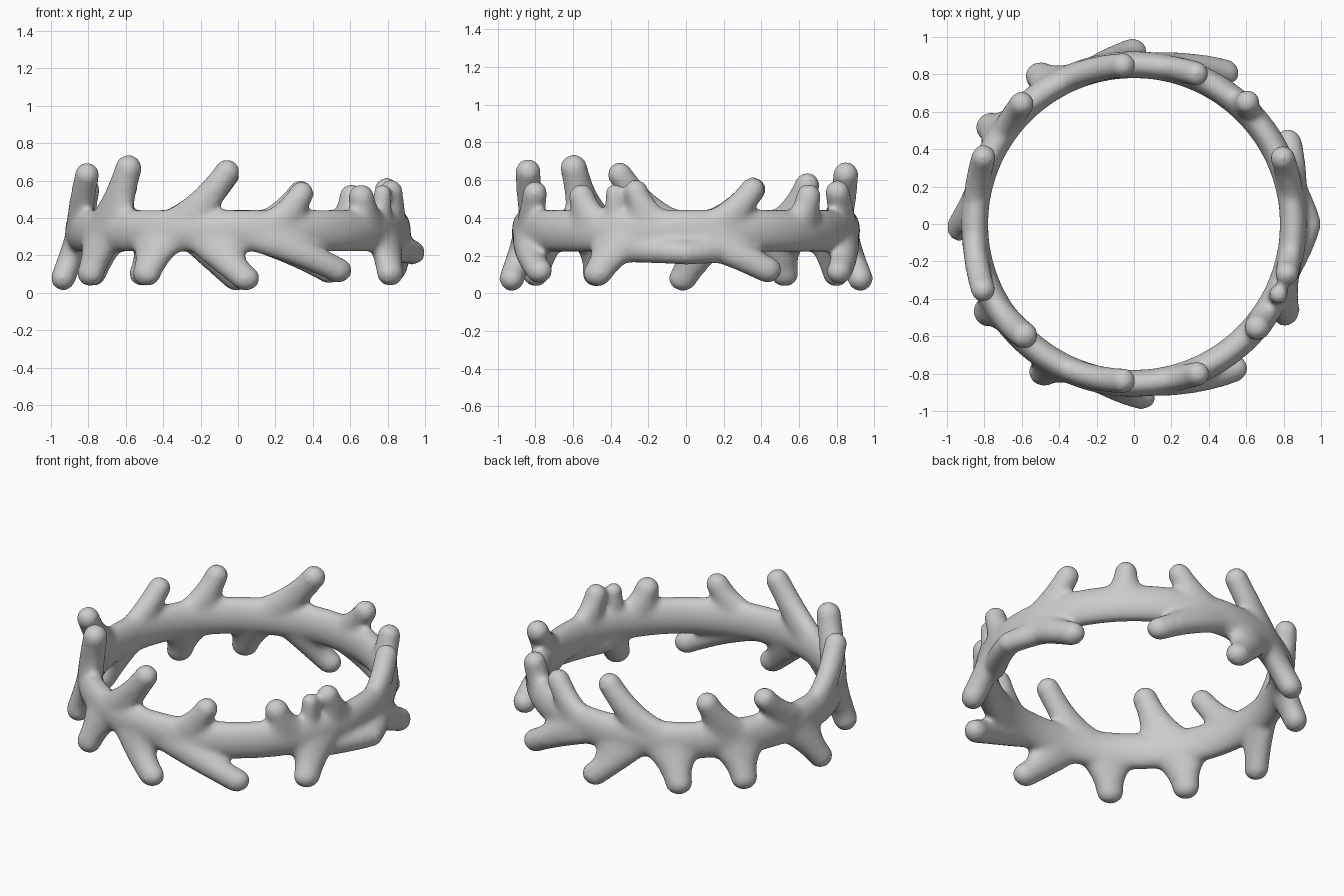
import bpy, bmesh
from math import radians, cos, sin, pi
from mathutils import Matrix

if "Cube" in bpy.data.objects:
    bpy.data.objects.remove(bpy.data.objects["Cube"])

RING_R, RING_Z = 0.852, 0.332
verts, faces = [], []

# template ball, copied into plain lists for speed
tmp = bmesh.new()
bmesh.ops.create_icosphere(tmp, subdivisions=3, radius=1)
BALL_V = [v.co.copy() for v in tmp.verts]
BALL_F = [[v.index for v in f.verts] for f in tmp.faces]
tmp.free()


def blob(ang, r, z, radial, tangent, height):
    """Squashed sphere placed in cylindrical coordinates around the ring."""
    m = (Matrix.Rotation(radians(ang), 4, 'Z') @ Matrix.Translation((r, 0, z))
         @ Matrix.Diagonal((radial, tangent, height, 1)))
    o = len(verts)
    verts.extend((m @ v)[:] for v in BALL_V)
    faces.extend([o + i for i in f] for f in BALL_F)


def branch(base, tip, r, z, size, wide, bend, hook, web):
    """Finger with a webbed root; bend shapes the rise, hook delays the sideways run."""
    n = 13
    for i in range(n + 1):
        t = i / n
        flare = (1 - t) ** 2
        blob(base + (tip - base) * t ** hook,
             RING_R + (r - RING_R) * t ** 1.2,
             RING_Z + (z - RING_Z) * t ** bend,
             size, size * (wide + web * flare), size * (1 + 0.55 * flare))


# band: elliptical section swept round a circle
N, M = 120, 20
for i in range(N):
    a = 2 * pi * i / N
    for j in range(M):
        b = 2 * pi * j / M
        r = RING_R + 0.073 * cos(b)
        verts.append((r * cos(a), r * sin(a), RING_Z + 0.114 * sin(b)))
        i2, j2 = (i + 1) % N, (j + 1) % M
        faces.append([i * M + j, i2 * M + j, i2 * M + j2, i * M + j2])

# upper fingers: base angle, tip angle, tip radius, tip height, thickness, bend
for b, t, r, z, s, bend in [
    (116, 94, .85, .63, .069, 1.4), (80, 67.5, .87, .535, .067, 1.3),
    (46, 47, .89, .515, .067, 1.2), (9, 24, .87, .55, .067, 1.35),
    (-11, -18, .86, .54, .065, 1.25), (-26, -26, .86, .53, .052, 1.2),
    (-35, -40, .86, .51, .071, 1.2), (-77, -67, .87, .53, .067, 1.25),
    (-115, -94, .84, .645, .069, 1.4), (215, 225.5, .835, .665, .073, 1.2),
    (184, 203.5, .88, .63, .067, 1.4), (172, 156, .88, .55, .067, 1.35),
    (143, 133, .88, .575, .067, 1.2),
]:
    branch(b, t, r, z, s, 1, bend, 1, 2.0 if s > .06 else 1)

# lower fingers, flaring outward: as above, with bend and hook
for b, t, r, z, s, bend, hook in [
    (100, 90.5, .925, .078, .068, .9, 1.7), (82, 59, .95, .115, .067, 1, 1),
    (6, 27.5, .935, .125, .07, .85, 1), (-22, -30, .94, .105, .07, 1, .9),
    (-83, -55.5, .945, .12, .068, 1, 1), (-98, -87.5, .925, .078, .068, .9, 1.7),
    (-119, -121.5, .935, .103, .069, 1, 1), (212, 211, .92, .103, .07, 1, 1),
    (173, 181, .935, .078, .067, 1, 1.2), (145, 146, .935, .103, .069, 1, 1),
    (119, 122.5, .945, .103, .069, 1, 1),
]:
    branch(b, t, r, z, s, 1.15, bend, hook, 2.1)

# low outward swelling on the right side
for a in range(-21, 19, 3):
    f = max(0, 1 - abs(a) / 20) ** 1.2
    blob(a, RING_R + .082 * f, .235 - .02 * f, .068, .08, .074 - .008 * f)

me = bpy.data.meshes.new("branching_ring")
me.from_pydata(verts, [], faces)
ring = bpy.data.objects.new("branching_ring", me)
bpy.context.collection.objects.link(ring)

# fuse and soften the joins
rm = ring.modifiers.new("fuse", 'REMESH')
rm.mode = 'VOXEL'
rm.voxel_size = 0.015
rm.use_smooth_shade = True
sm = ring.modifiers.new("soften", 'SMOOTH')
sm.factor = 0.5
sm.iterations = 13
